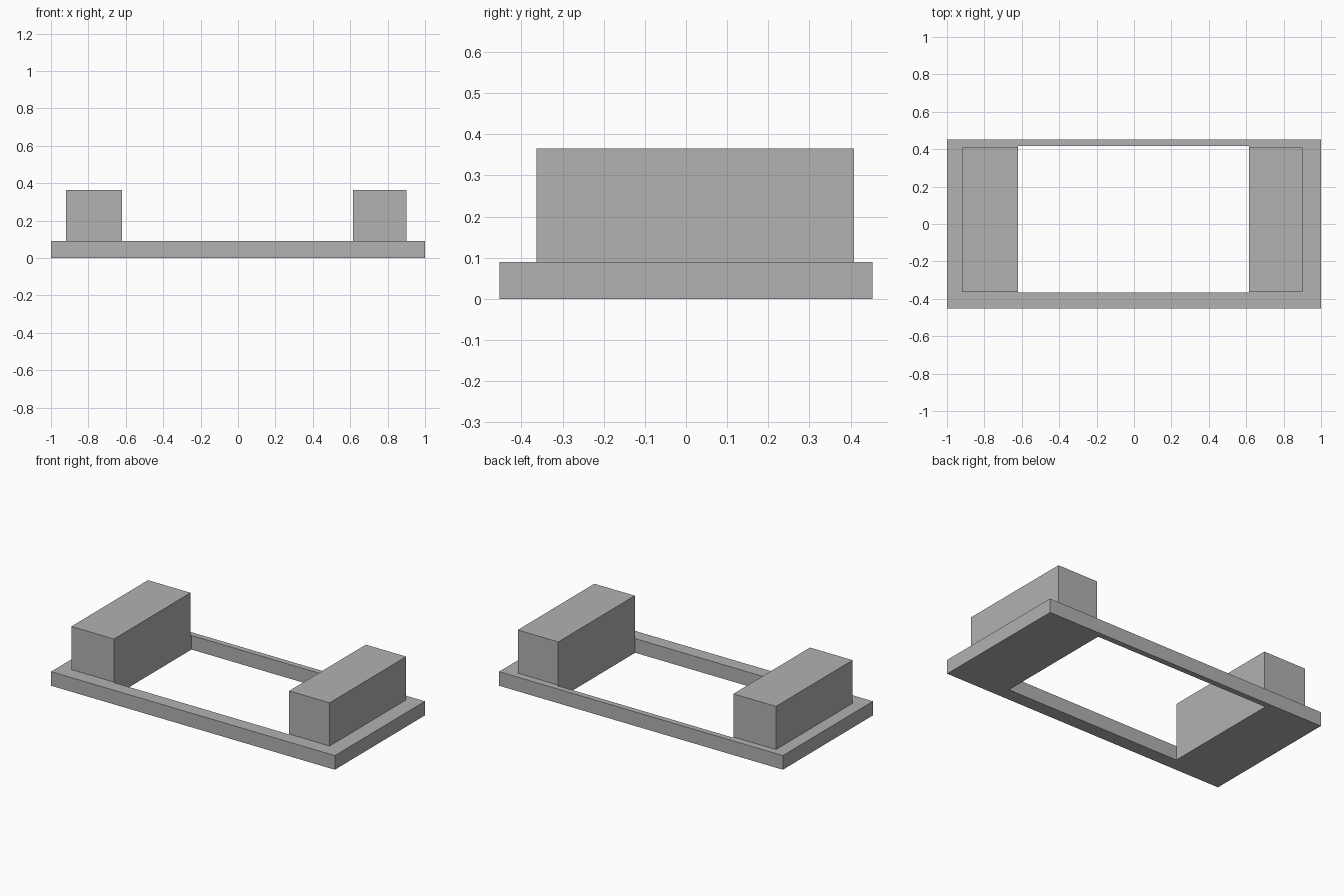
import bpy
import bmesh

cube = bpy.data.objects.get("Cube")
if cube:
    bpy.data.objects.remove(cube, do_unlink=True)

# Single plain grey
GREY = (0.445, 0.445, 0.445, 1.0)
grey = bpy.data.materials.new("plain_grey")
grey.use_nodes = True
grey.diffuse_color = GREY
grey.node_tree.nodes["Principled BSDF"].inputs["Base Color"].default_value = GREY

BASE_TOP, BLOCK_TOP = 0.09, 0.365
HOLE_LEFT, HOLE_RIGHT = 0.615, -0.62


def add_object(name, bm):
    bmesh.ops.recalc_face_normals(bm, faces=bm.faces)
    mesh = bpy.data.meshes.new(name)
    bm.to_mesh(mesh)
    bm.free()
    mesh.materials.append(grey)
    obj = bpy.data.objects.new(name, mesh)
    bpy.context.collection.objects.link(obj)
    return obj


def rectangle(bm, x0, x1, y0, y1, z):
    corners = ((x0, y0), (x1, y0), (x1, y1), (x0, y1))
    return [bm.verts.new((x, y, z)) for x, y in corners]


def extrude_up(bm, height):
    result = bmesh.ops.extrude_face_region(bm, geom=bm.faces[:], use_keep_orig=True)
    top = [v for v in result["geom"] if isinstance(v, bmesh.types.BMVert)]
    bmesh.ops.translate(bm, verts=top, vec=(0, 0, height))


# Flat base frame around a rectangular opening
bm = bmesh.new()
outer = rectangle(bm, -1, 1, -0.453, 0.453, 0)
inner = rectangle(bm, HOLE_RIGHT, HOLE_LEFT, -0.367, 0.417, 0)
for i in range(4):
    j = (i + 1) % 4
    bm.faces.new((outer[i], outer[j], inner[j], inner[i]))
extrude_up(bm, BASE_TOP)
add_object("base_frame", bm)

# Raised blocks flush with the ends of the opening
for name, x0, x1 in (("right_block", -0.92, HOLE_RIGHT),
                     ("left_block", HOLE_LEFT, 0.90)):
    bm = bmesh.new()
    bm.faces.new(rectangle(bm, x0, x1, -0.363, 0.408, BASE_TOP))
    extrude_up(bm, BLOCK_TOP - BASE_TOP)
    add_object(name, bm)
